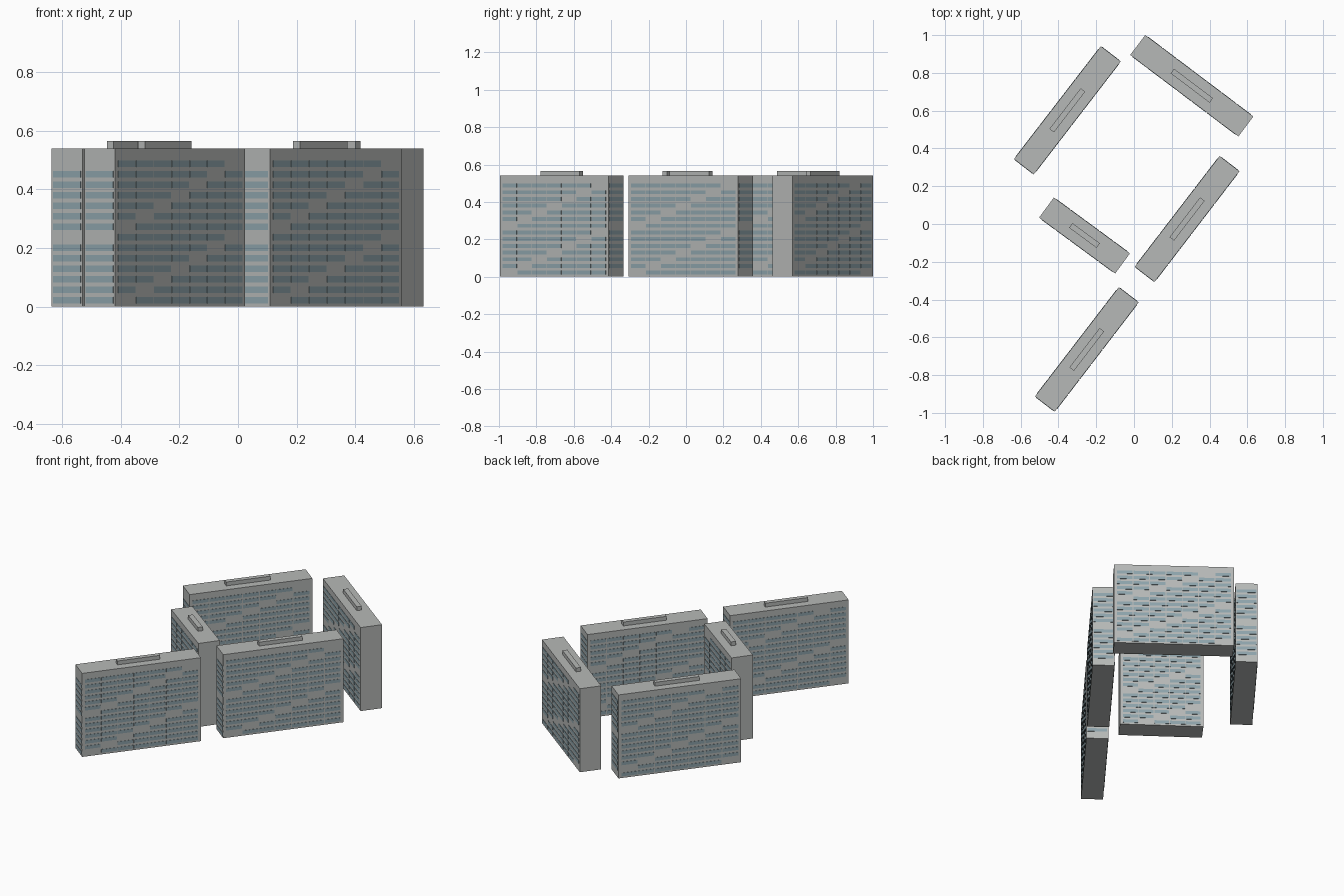
import bpy, bmesh, math
from mathutils import Matrix, Vector

if "Cube" in bpy.data.objects:
    bpy.data.objects.remove(bpy.data.objects["Cube"])


def material(name, rgb):
    m = bpy.data.materials.new(name)
    m.diffuse_color = (*rgb, 1)
    m.use_nodes = True
    m.node_tree.nodes["Principled BSDF"].inputs["Base Color"].default_value = m.diffuse_color
    return m


CONCRETE = material("pale_concrete", (0.47, 0.485, 0.475))
GLASS = material("blue_grey_glass", (0.27, 0.37, 0.41))

HEIGHT, WIDTH = 0.54, 0.132
ROWS, FLOOR, SILL, GLASS_H = 14, 0.0358, 0.022, 0.021


def add_box(bm, centre, size):
    m = Matrix.Translation(Vector(centre)) @ Matrix.Diagonal((*size, 1))
    bmesh.ops.create_cube(bm, size=1, matrix=m)


def finish(bm, name, mat, x, y, angle):
    me = bpy.data.meshes.new(name)
    bm.to_mesh(me)
    bm.free()
    me.materials.append(mat)
    ob = bpy.data.objects.new(name, me)
    ob.location = (x, y, 0)
    ob.rotation_euler.z = math.radians(angle)
    bpy.context.collection.objects.link(ob)


def windows(bm, length, columns, end_windows):
    # walk the walls counter-clockwise; one empty bay climbs diagonally
    col = -1
    for side in range(4):
        # sides: -x end, -y long, +x end, +y long
        is_end = side % 2 == 0
        n = 1 if is_end else columns
        span = (WIDTH - 0.014) if is_end else (length - 0.03)
        dist = (length if is_end else WIDTH) / 2
        turn = Matrix.Rotation(math.radians(90 * (side - 1)), 4, 'Z')
        pitch = span / n
        for c in range(n):
            for r in range(ROWS):
                if (is_end and not end_windows) or (r - col) % 7 == 0:
                    continue
                u = -span / 2 + pitch * (c + 0.5)
                p = turn @ Vector((u, -dist, SILL + r * FLOOR))
                w = pitch if is_end else pitch - 0.005
                size = (w, 0.004) if not is_end else (0.004, w)
                add_box(bm, p, (*size, GLASS_H))
            col += 1


# name, centre x, centre y, length, angle, bays, windows on the short ends
BLOCKS = [
    ("back_left", -0.353, 0.602, 0.754, 52.4, 7, True),
    ("back_right", 0.306, 0.732, 0.717, -37.0, 7, False),
    ("middle_right", 0.281, 0.0265, 0.738, 52.5, 7, True),
    ("middle_small", -0.262, -0.061, 0.50, -36.3, 5, False),
    ("front", -0.25, -0.664, 0.729, 52.5, 7, True),
]

for name, x, y, length, angle, bays, ends in BLOCKS:
    # main slab
    bm = bmesh.new()
    add_box(bm, (0, 0, HEIGHT / 2), (length, WIDTH, HEIGHT))
    finish(bm, name + "_block", CONCRETE, x, y, angle)
    # low plant room on the roof
    bm = bmesh.new()
    add_box(bm, (0, 0, HEIGHT + 0.0125), (length * 0.36, 0.03, 0.025))
    finish(bm, name + "_roof_box", CONCRETE, x, y, angle)
    # thin window plates
    bm = bmesh.new()
    windows(bm, length, bays, ends)
    finish(bm, name + "_windows", GLASS, x, y, angle)
